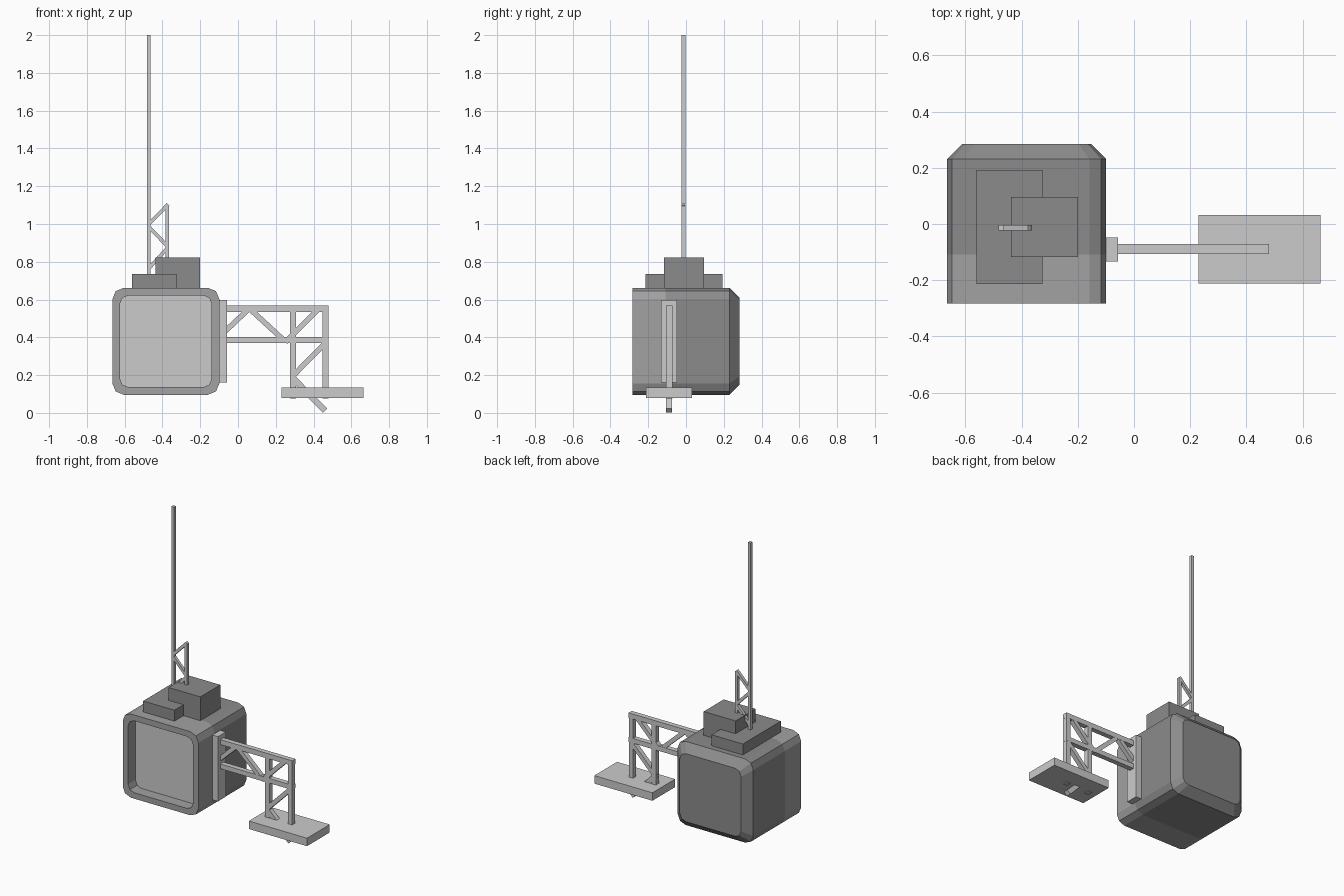
import bpy, bmesh, math
from mathutils import Matrix

if "Cube" in bpy.data.objects:
    bpy.data.objects.remove(bpy.data.objects["Cube"])


def grey(name, v):
    mat = bpy.data.materials.new(name)
    mat.diffuse_color = (v, v, v, 1)
    mat.use_nodes = True
    mat.node_tree.nodes["Principled BSDF"].inputs["Base Color"].default_value = mat.diffuse_color
    return mat


DARK = grey("dark_shell", 0.26)
MID = grey("front_shell", 0.36)
STEEL = grey("steel", 0.58)
SCREEN = grey("screen", 0.8)


def finish(name, bm, *mats):
    bmesh.ops.recalc_face_normals(bm, faces=bm.faces[:])
    mesh = bpy.data.meshes.new(name)
    bm.to_mesh(mesh)
    bm.free()
    for m in mats:
        mesh.materials.append(m)
    obj = bpy.data.objects.new(name, mesh)
    bpy.context.collection.objects.link(obj)
    return obj


def box(name, x, y, z, mat):
    size = [b - a for a, b in (x, y, z)]
    mid = [(a + b) / 2 for a, b in (x, y, z)]
    bm = bmesh.new()
    bmesh.ops.create_cube(bm, size=1, matrix=Matrix.Translation(mid) @ Matrix.Diagonal((*size, 1)))
    return finish(name, bm, mat)


def truss(name, bars, y, depth):
    """Square bars in an XZ plane, each (x1, z1, x2, z2, width)."""
    bm = bmesh.new()
    for x1, z1, x2, z2, w in bars:
        length = math.hypot(x2 - x1, z2 - z1)
        m = (Matrix.Translation(((x1 + x2) / 2, y, (z1 + z2) / 2))
             @ Matrix.Rotation(-math.atan2(z2 - z1, x2 - x1), 4, 'Y')
             @ Matrix.Diagonal((length, depth, w, 1)))
        bmesh.ops.create_cube(bm, size=1, matrix=m)
    return finish(name, bm, STEEL)


# Cabinet body: rounded-square rings from the recessed screen to the back
CX, CZ = -0.382, 0.379


def ring(bm, y, half, r):
    verts = []
    for q in range(4):
        c = math.radians(45 + 90 * q)
        ox = math.copysign(half - r, math.cos(c))
        oz = math.copysign(half - r, math.sin(c))
        for k in (-45, 0, 45):
            a = c + math.radians(k)
            verts.append(bm.verts.new((CX + ox + r * math.cos(a), y, CZ + oz + r * math.sin(a))))
    return verts


bm = bmesh.new()
rings = [ring(bm, *p) for p in ((-0.205, 0.243, 0.045), (-0.282, 0.243, 0.045),
                                (-0.282, 0.283, 0.06), (-0.108, 0.283, 0.06),
                                (0.231, 0.283, 0.06), (0.284, 0.230, 0.045))]
for n, (a, b) in enumerate(zip(rings, rings[1:])):
    for i in range(12):
        j = (i + 1) % 12
        bm.faces.new((a[i], a[j], b[j], b[i])).material_index = 1 if n < 3 else 0
bm.faces.new(rings[0]).material_index = 2
bm.faces.new(rings[-1])
finish("cabinet_body", bm, DARK, MID, SCREEN)

# Boxes on the roof
box("roof_box_low", (-0.56, -0.326), (-0.214, 0.192), (0.65, 0.736), DARK)
box("roof_box_tall", (-0.438, -0.200), (-0.117, 0.096), (0.65, 0.823), DARK)

# Antenna mast with short braced post
truss("antenna_mast", [
    (-0.472, 0.70, -0.472, 2.0, 0.020),
    (-0.374, 0.70, -0.374, 1.10, 0.020),
    (-0.472, 1.00, -0.370, 1.104, 0.019),
    (-0.472, 0.985, -0.376, 0.885, 0.019),
    (-0.472, 0.765, -0.376, 0.870, 0.019),
], -0.013, 0.020)

# Wall plate and side platform
box("wall_plate", (-0.105, -0.057), (-0.133, -0.048), (0.16, 0.598), STEEL)
box("side_platform", (0.229, 0.664), (-0.211, 0.032), (0.08, 0.134), STEEL)

# Support arm: horizontal and hanging trusses
truss("support_arm", [
    (-0.07, 0.551, 0.480, 0.551, 0.034),
    (-0.07, 0.387, 0.480, 0.387, 0.032),
], -0.089, 0.034)
truss("hanging_posts", [
    (0.292, 0.075, 0.292, 0.555, 0.032),
    (0.463, 0.075, 0.463, 0.555, 0.032),
], -0.089, 0.0335)
truss("arm_braces", [
    (-0.07, 0.430, 0.06, 0.553, 0.028),
    (0.06, 0.553, 0.24, 0.387, 0.028),
    (0.25, 0.375, 0.425, 0.55, 0.028),
    (0.285, 0.19, 0.463, 0.37, 0.028),
    (0.285, 0.19, 0.461, 0.012, 0.032),
], -0.089, 0.032)
